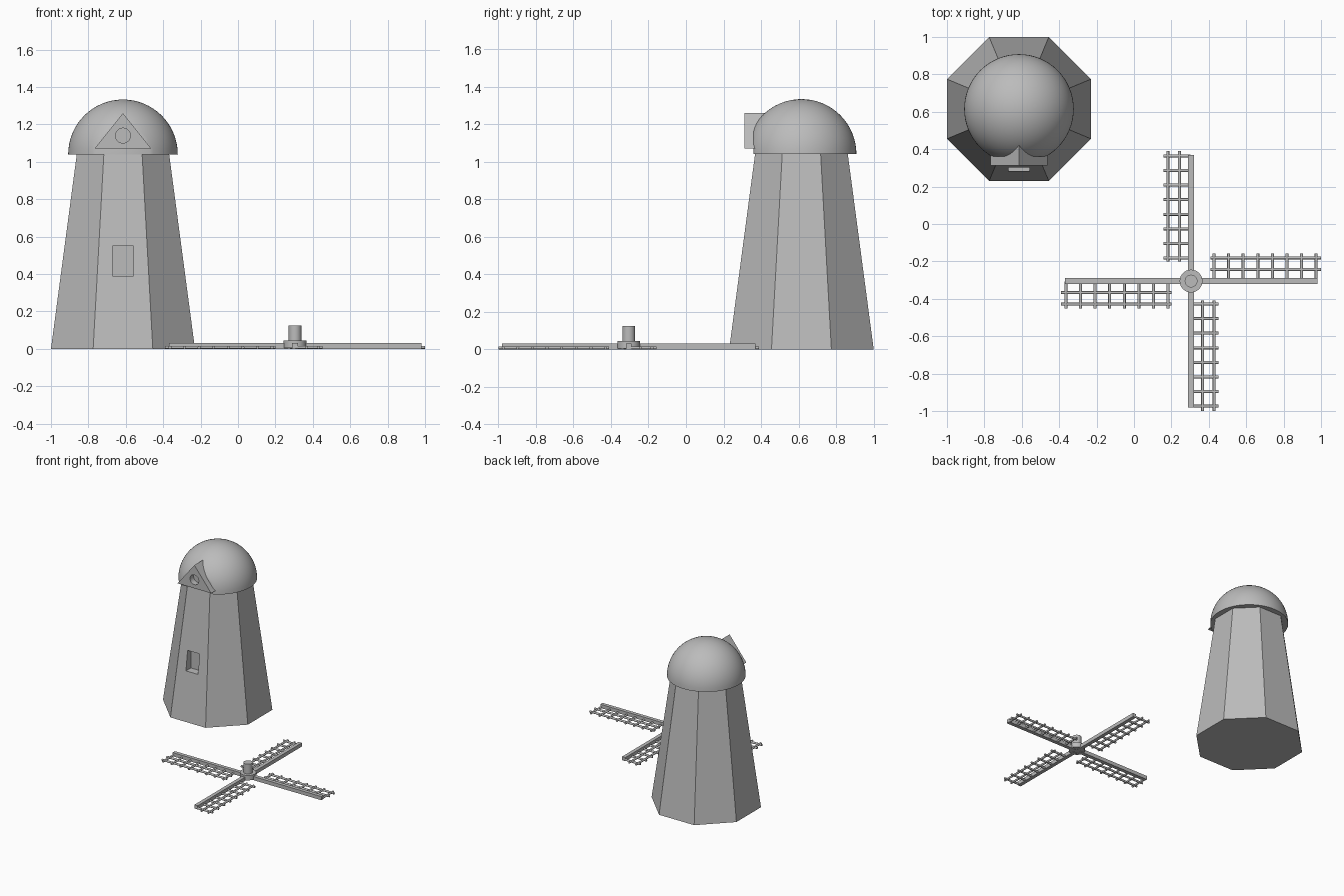
import bpy, bmesh, math
from mathutils import Vector, Matrix

cube = bpy.data.objects.get("Cube")
if cube:
    bpy.data.objects.remove(cube, do_unlink=True)

grey = bpy.data.materials.new("plain grey")
grey.use_nodes = True
COLOUR = (0.5, 0.5, 0.5, 1)
grey.diffuse_color = COLOUR
grey.node_tree.nodes["Principled BSDF"].inputs["Base Color"].default_value = COLOUR

TOWER = Vector((-0.615, 0.615, 0))
HUB = Vector((0.305, -0.305, 0))
EAVES = 1.04


def finish(name, bm, location):
    bmesh.ops.recalc_face_normals(bm, faces=bm.faces)
    mesh = bpy.data.meshes.new(name)
    bm.to_mesh(mesh)
    bm.free()
    mesh.materials.append(grey)
    obj = bpy.data.objects.new(name, mesh)
    obj.location = location
    bpy.context.collection.objects.link(obj)
    return obj


def cone(bm, r1, r2, depth, sides, matrix):
    bmesh.ops.create_cone(bm, cap_ends=True, segments=sides, radius1=r1,
                          radius2=r2, depth=depth, matrix=matrix)


def box(bm, size, centre, turn=Matrix()):
    matrix = turn @ Matrix.Translation(centre) @ Matrix.Diagonal((*size, 1))
    bmesh.ops.create_cube(bm, size=1, matrix=matrix)


def smooth(obj):
    bpy.ops.object.select_all(action='DESELECT')
    obj.select_set(True)
    bpy.context.view_layer.objects.active = obj
    bpy.ops.object.shade_smooth_by_angle(angle=math.radians(35))


def cut(obj, cutter):
    mod = obj.modifiers.new("recess", 'BOOLEAN')
    mod.operation = 'DIFFERENCE'
    mod.solver = 'EXACT'
    mod.object = cutter
    cutter.hide_render = True
    cutter.hide_set(True)


# Tapering eight-sided tower with a recessed window
bm = bmesh.new()
corner = 1 / math.cos(math.pi / 8)
cone(bm, 0.385 * corner, 0.247 * corner, EAVES, 8,
     Matrix.Translation((0, 0, EAVES / 2)) @ Matrix.Rotation(math.pi / 8, 4, 'Z'))
tower = finish("tower", bm, TOWER)
bm = bmesh.new()
box(bm, (0.11, 0.2, 0.16), (0, -0.37, 0.47))
cut(tower, finish("window_cutter", bm, TOWER))

# Domed cap, trimmed flat behind the gable
bm = bmesh.new()
bmesh.ops.create_uvsphere(bm, u_segments=64, v_segments=32, radius=0.293)
for point, normal in (((0, 0, 0), (0, 0, -1)), ((0, -0.255, 0), (0, -1, 0))):
    result = bmesh.ops.bisect_plane(bm, geom=bm.verts[:] + bm.edges[:] + bm.faces[:],
                                    plane_co=point, plane_no=normal, clear_outer=True)
    rim = [e for e in result["geom_cut"] if isinstance(e, bmesh.types.BMEdge)]
    bmesh.ops.holes_fill(bm, edges=rim, sides=0)
smooth(finish("dome", bm, TOWER + Vector((0, 0, EAVES))))

# Triangular gable with a round axle socket
bm = bmesh.new()
front = bm.faces.new([bm.verts.new((x, -0.302, z))
                      for x, z in ((-0.152, 1.07), (0.152, 1.07), (0, 1.26))])
back = bmesh.ops.extrude_face_region(bm, geom=[front])["geom"]
bmesh.ops.translate(bm, vec=(0, 0.15, 0),
                    verts=[v for v in back if isinstance(v, bmesh.types.BMVert)])
if not front.is_valid or not any(len(e.link_faces) > 1 for e in front.edges):
    raise RuntimeError("gable is open")
gable = finish("gable", bm, TOWER)
bm = bmesh.new()
cone(bm, 0.04, 0.04, 0.1, 32,
     Matrix.Translation((0, -0.305, 1.14)) @ Matrix.Rotation(math.pi / 2, 4, 'X'))
socket = finish("socket_cutter", bm, TOWER)
cut(gable, socket)
cut(bpy.data.objects["dome"], socket)

# Hub and axle, lying on the ground
for name, radius, low, high in (("hub", 0.061, 0.005, 0.045), ("axle", 0.034, 0.04, 0.125)):
    bm = bmesh.new()
    cone(bm, radius, radius, high - low, 32, Matrix.Translation((0, 0, (low + high) / 2)))
    smooth(finish(name, bm, HUB))

# Four sails, each a spar with a lattice on one side
ROD = 0.008
for i in range(4):
    turn = Matrix.Rotation(i * math.pi / 2, 4, 'Z')
    bm = bmesh.new()
    box(bm, (0.65, 0.03, 0.03), (0.35, 0, 0.015), turn)
    finish(f"spar_{i + 1}", bm, HUB)

    bm = bmesh.new()
    for y in (0.062, 0.124):
        cone(bm, ROD, ROD, 0.59, 12, turn @ Matrix.Translation((0.4, y, ROD))
             @ Matrix.Rotation(math.pi / 2, 4, 'Y'))
    for k in range(8):
        cone(bm, ROD, ROD, 0.145, 12, turn @ Matrix.Translation((0.123 + 0.078 * k, 0.0755, ROD))
             @ Matrix.Rotation(math.pi / 2, 4, 'X'))
    smooth(finish(f"lattice_{i + 1}", bm, HUB))
